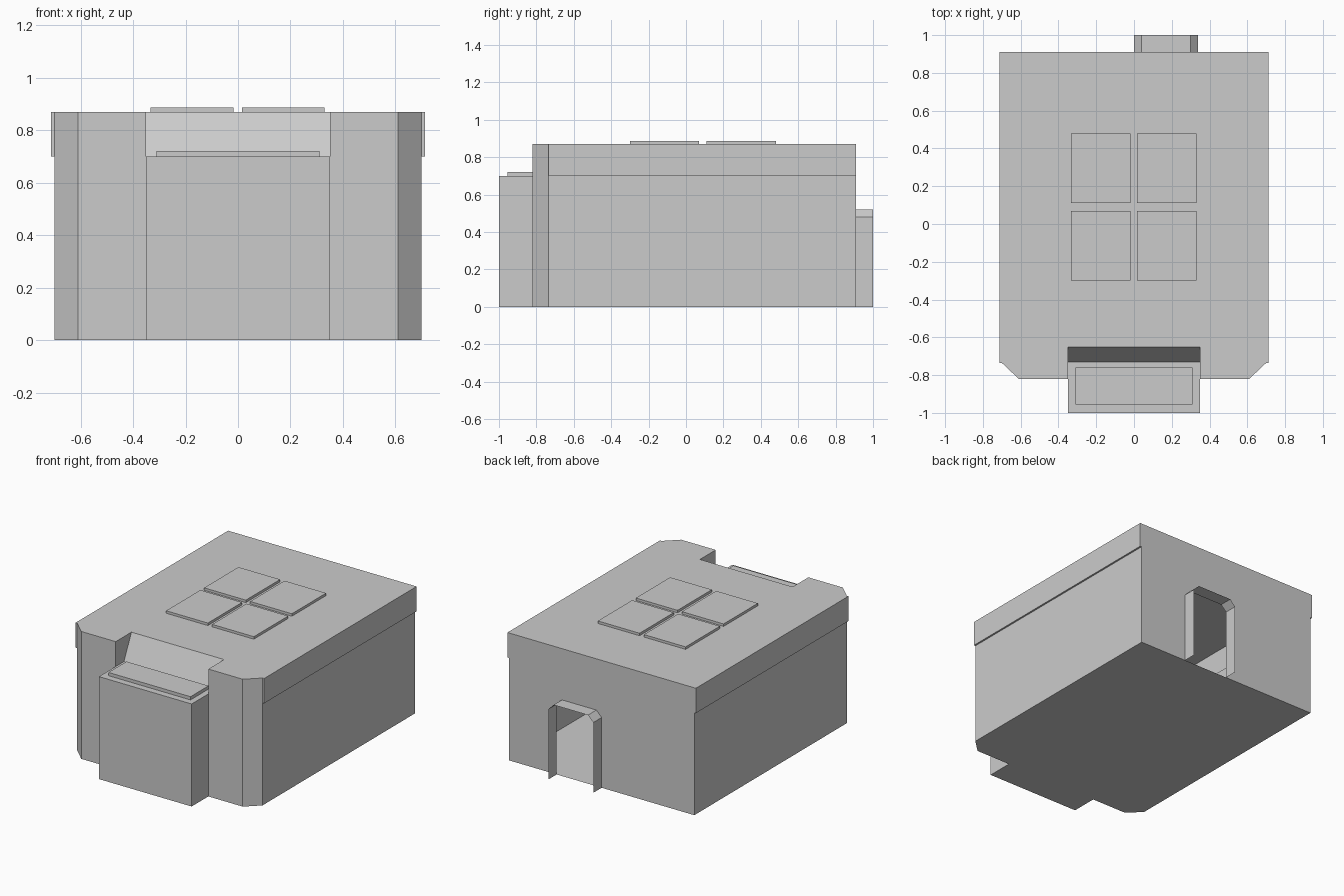
import bpy
import bmesh

old = bpy.data.objects.get("Cube")
if old:
    bpy.data.objects.remove(old, do_unlink=True)

grey = bpy.data.materials.new("plain grey")
grey.use_nodes = True
colour = (0.6, 0.6, 0.6, 1)
grey.diffuse_color = colour
grey.node_tree.nodes["Principled BSDF"].inputs["Base Color"].default_value = colour

# Main dimensions
SIDE, EAVE, BAY = 0.70, 0.712, 0.35
FRONT, BACK, BAY_FRONT, PORCH = -0.82, 0.91, -1.0, 1.0
CORNER_X, CORNER_Y = 0.61, -0.735
LOW, ROOF = 0.70, 0.87
SLOPE_LOW, SLOPE_TOP = -0.73, -0.65


def make(name, faces):
    """Shell object from a list of polygons."""
    bm = bmesh.new()
    for pts in faces:
        bm.faces.new([bm.verts.new(p) for p in pts])
    bmesh.ops.remove_doubles(bm, verts=bm.verts, dist=0.0005)
    bmesh.ops.recalc_face_normals(bm, faces=bm.faces)
    mesh = bpy.data.meshes.new(name)
    bm.to_mesh(mesh)
    bm.free()
    obj = bpy.data.objects.new(name, mesh)
    bpy.context.collection.objects.link(obj)
    mesh.materials.append(grey)
    return obj


def wall(a, b, z0, z1):
    return [(*a, z0), (*b, z0), (*b, z1), (*a, z1)]


def mirrored(half):
    """Symmetric outline from its +x half."""
    return half + [(-x, y) for x, y in reversed(half)]


def box(name, x0, x1, y0, y1, z0, z1):
    ring = [(x0, y0), (x1, y0), (x1, y1), (x0, y1)]
    faces = [wall(ring[i - 1], ring[i], z0, z1) for i in range(4)]
    faces += [[(*p, z) for p in ring] for z in (z0, z1)]
    return make(name, faces)


# Doorway arch with cut corners, as (x, z)
arch = [(0, 0), (0, 0.48), (0.04, 0.52), (0.30, 0.52), (0.34, 0.48), (0.34, 0)]

# Floor and roof
corner = [(BAY, FRONT), (CORNER_X, FRONT), (SIDE, CORNER_Y)]
floor = mirrored([(BAY, BAY_FRONT)] + corner + [(SIDE, BACK)])
roof = mirrored([(BAY, SLOPE_TOP)] + corner + [(EAVE, CORNER_Y), (EAVE, BACK)])
shell = [[(*p, 0) for p in floor], [(*p, ROOF) for p in roof]]

# Walls repeated on both sides
for s in (1, -1):
    c = [(s * x, y) for x, y in corner]
    shell.append(wall(c[0], c[1], 0, ROOF))
    shell.append(wall(c[1], c[2], 0, ROOF))
    shell.append(wall(c[2], (s * SIDE, BACK), 0, LOW))
    shell.append(wall((s * BAY, BAY_FRONT), c[0], 0, LOW))
    # notch cheek
    shell.append([(s * BAY, FRONT, LOW), (s * BAY, SLOPE_LOW, LOW),
                  (s * BAY, SLOPE_TOP, ROOF), (s * BAY, FRONT, ROOF)])
    # eave band: underside, face and front end
    shell.append([(s * SIDE, CORNER_Y, LOW), (s * EAVE, CORNER_Y, LOW),
                  (s * EAVE, BACK, LOW), (s * SIDE, BACK, LOW)])
    shell.append(wall((s * EAVE, CORNER_Y), (s * EAVE, BACK), LOW, ROOF))
    shell.append(wall((s * SIDE, CORNER_Y), (s * EAVE, CORNER_Y), LOW, ROOF))

# Bay front, bay top and sloped notch back
shell.append(wall((-BAY, BAY_FRONT), (BAY, BAY_FRONT), 0, LOW))
shell.append([(-BAY, BAY_FRONT, LOW), (BAY, BAY_FRONT, LOW),
              (BAY, SLOPE_LOW, LOW), (-BAY, SLOPE_LOW, LOW)])
shell.append([(-BAY, SLOPE_LOW, LOW), (BAY, SLOPE_LOW, LOW),
              (BAY, SLOPE_TOP, ROOF), (-BAY, SLOPE_TOP, ROOF)])

# Back wall with the open doorway
outline = [(-SIDE, 0)] + arch + [(SIDE, 0), (SIDE, LOW), (EAVE, LOW),
                                 (EAVE, ROOF), (-EAVE, ROOF), (-EAVE, LOW), (-SIDE, LOW)]
shell.append([(x, BACK, z) for x, z in outline])
make("building_shell", shell)

# Porch tunnel around the doorway
make("door_porch", [[(a[0], BACK, a[1]), (b[0], BACK, b[1]),
                     (b[0], PORCH, b[1]), (a[0], PORCH, a[1])]
                    for a, b in zip(arch, arch[1:])])

# Raised panels
box("bay_top_panel", -0.31, 0.31, -0.955, -0.76, LOW, 0.722)
for side, x0, x1 in (("right", -0.333, -0.018), ("left", 0.015, 0.33)):
    for end, y0, y1 in (("front", -0.30, 0.07), ("back", 0.11, 0.48)):
        box(f"roof_panel_{end}_{side}", x0, x1, y0, y1, ROOF, 0.887)
